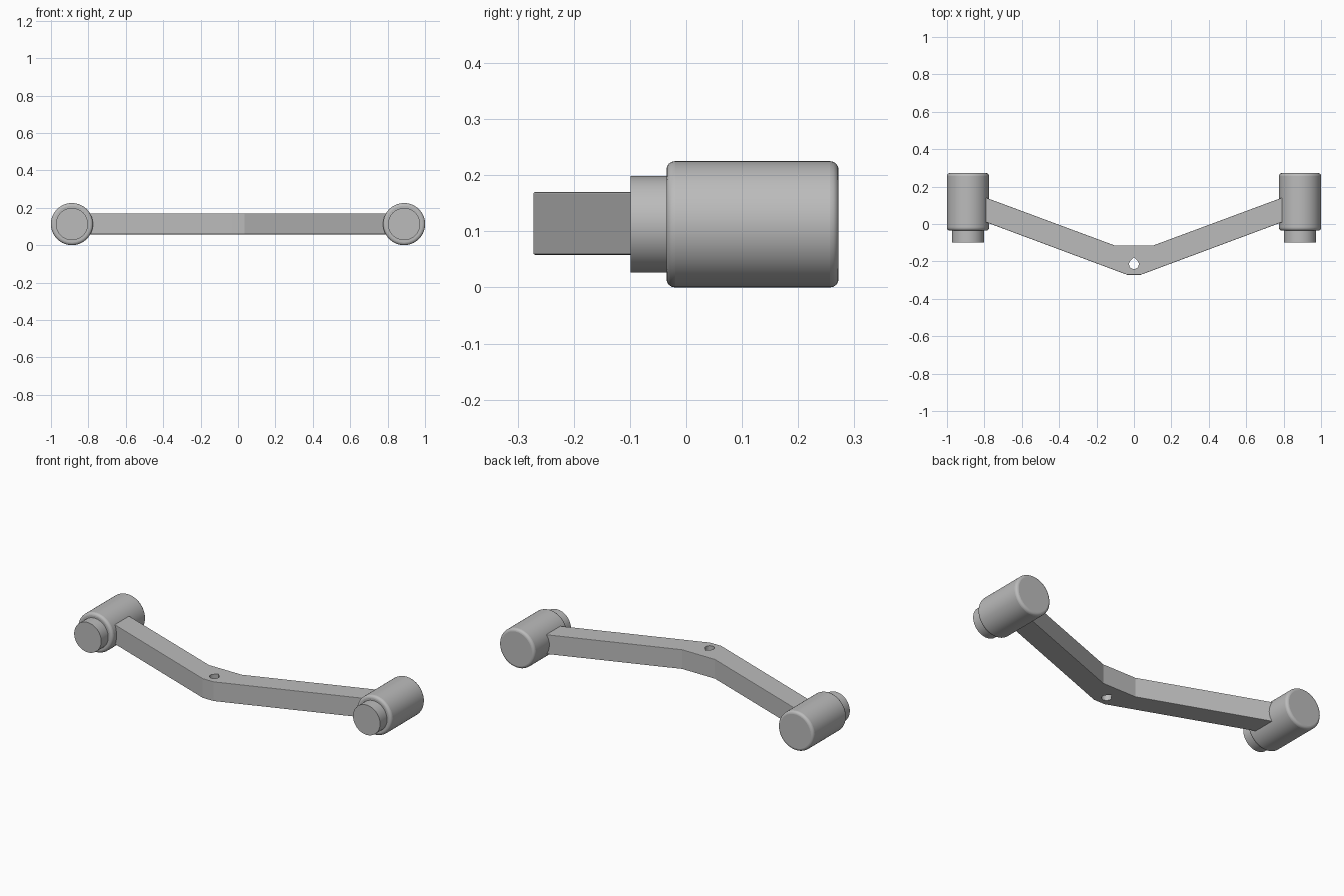
import bpy, bmesh, math
from mathutils import Matrix

cube = bpy.data.objects.get("Cube")
if cube:
    bpy.data.objects.remove(cube, do_unlink=True)

grey = bpy.data.materials.new("satin_grey")
grey.use_nodes = True
colour = (0.5, 0.5, 0.5, 1)
grey.diffuse_color = colour
grey.node_tree.nodes["Principled BSDF"].inputs["Base Color"].default_value = colour

MID_Z = 0.1125
HUB_X = 0.888


def make_object(name, bm):
    bmesh.ops.recalc_face_normals(bm, faces=bm.faces)
    mesh = bpy.data.meshes.new(name)
    bm.to_mesh(mesh)
    bm.free()
    mesh.materials.append(grey)
    obj = bpy.data.objects.new(name, mesh)
    bpy.context.collection.objects.link(obj)
    return obj


def activate(obj):
    bpy.ops.object.select_all(action='DESELECT')
    obj.select_set(True)
    bpy.context.view_layer.objects.active = obj


def prism(name, outline, z0, z1):
    bm = bmesh.new()
    base = bm.faces.new([bm.verts.new((x, y, z0)) for x, y in outline])
    out = bmesh.ops.extrude_face_region(bm, geom=[base])
    top = [v for v in out["geom"] if isinstance(v, bmesh.types.BMVert)]
    bmesh.ops.translate(bm, verts=top, vec=(0, 0, z1 - z0))
    return make_object(name, bm)


def bevel(obj, width, segments):
    mod = obj.modifiers.new("rounded_edges", 'BEVEL')
    mod.width = width
    mod.segments = segments
    mod.limit_method = 'ANGLE'
    mod.angle_limit = math.radians(50)


def cylinder(name, x, y0, y1, radius, round_width=0):
    bm = bmesh.new()
    bmesh.ops.create_cone(bm, cap_ends=True, segments=64, radius1=radius,
                          radius2=radius, depth=y1 - y0)
    bm.transform(Matrix.Translation((x, (y0 + y1) / 2, MID_Z))
                 @ Matrix.Rotation(math.pi / 2, 4, 'X'))
    obj = make_object(name, bm)
    if round_width:
        bevel(obj, round_width, 4)
    activate(obj)
    bpy.ops.object.shade_smooth_by_angle(angle=math.radians(35))
    return obj


# Bent arm, half outline mirrored across x
half = [(0.035, -0.272), (0.83, 0.024), (0.83, 0.155), (0.105, -0.114)]
outline = half + [(-x, y) for x, y in reversed(half)]
arm = prism("bent_arm", outline, 0.058, 0.170)
bevel(arm, 0.003, 2)

# Teardrop pivot hole through the bend
HOLE_Y, HOLE_R = -0.215, 0.026
drop = [(HOLE_R * math.cos(a), HOLE_Y + HOLE_R * math.sin(a))
        for a in (math.radians(135 + 270 * i / 24) for i in range(25))]
drop.append((0, HOLE_Y + HOLE_R * math.sqrt(2)))
cutter = prism("hole_cutter", drop, 0, 0.3)
cutter.hide_render = True
cutter.hide_set(True)
cut = arm.modifiers.new("pivot_hole", 'BOOLEAN')
cut.object = cutter
cut.operation = 'DIFFERENCE'
cut.solver = 'EXACT'
activate(arm)
for mod in list(arm.modifiers):
    bpy.ops.object.modifier_apply(modifier=mod.name)
bpy.data.objects.remove(cutter, do_unlink=True)

# End hubs, each with a narrower front boss
for side, sign in (("left", 1), ("right", -1)):
    cylinder(side + "_hub", sign * HUB_X, -0.035, 0.272, 0.1125, 0.015)
    cylinder(side + "_boss", sign * HUB_X, -0.099, 0.0, 0.086)
